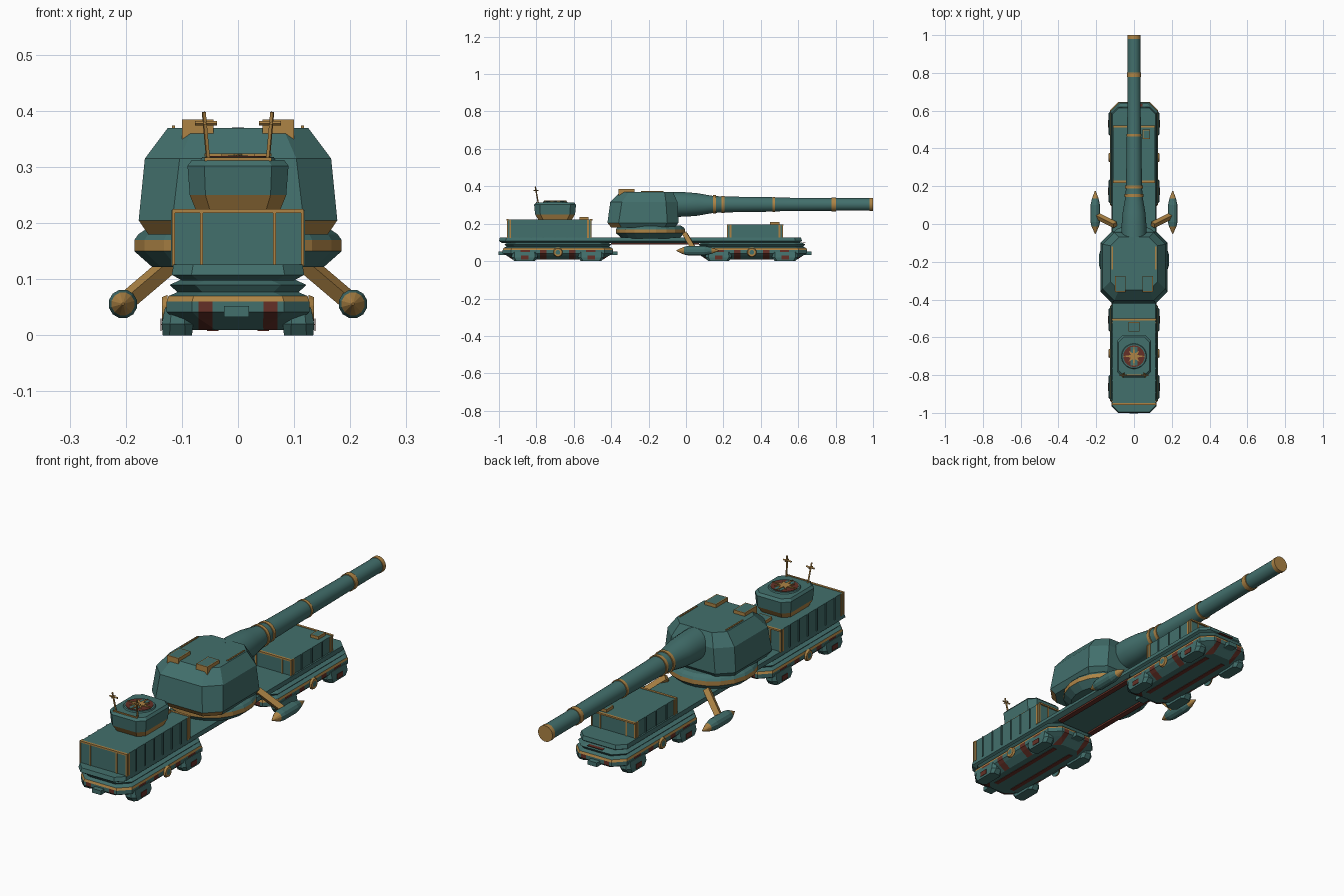
import bpy, bmesh
from math import sin, cos, pi, radians
from mathutils import Vector, Matrix

cube = bpy.data.objects.get("Cube")
if cube:
    bpy.data.objects.remove(cube, do_unlink=True)


def material(name, colour):
    m = bpy.data.materials.new(name)
    m.use_nodes = True
    m.diffuse_color = (*colour, 1)
    m.node_tree.nodes["Principled BSDF"].inputs["Base Color"].default_value = (*colour, 1)
    return m


MATS = [material("teal_paint", (0.055, 0.16, 0.15)),
        material("brass", (0.42, 0.23, 0.06)),
        material("rust_red", (0.13, 0.03, 0.02)),
        material("dark_bore", (0.01, 0.025, 0.025))]
TEAL, BRASS, RED, DARK = range(4)


def finish(name, bm, smooth=False):
    bmesh.ops.recalc_face_normals(bm, faces=bm.faces)
    mesh = bpy.data.meshes.new(name)
    bm.to_mesh(mesh)
    bm.free()
    for m in MATS:
        mesh.materials.append(m)
    ob = bpy.data.objects.new(name, mesh)
    bpy.context.collection.objects.link(ob)
    if smooth:
        bpy.ops.object.select_all(action='DESELECT')
        ob.select_set(True)
        bpy.context.view_layer.objects.active = ob
        bpy.ops.object.shade_smooth_by_angle(angle=radians(30))
    return ob


def loft(rings, mats=(), default=TEAL):
    """Skin a stack of equal-sized point rings, with one colour per layer."""
    bm = bmesh.new()
    rows = [[bm.verts.new(p) for p in r] for r in rings]
    n = len(rows[0])
    for k in range(len(rows) - 1):
        for i in range(n):
            j = (i + 1) % n
            f = bm.faces.new((rows[k][i], rows[k][j], rows[k + 1][j], rows[k + 1][i]))
            f.material_index = mats[k] if k < len(mats) else default
    for row in (rows[0], rows[-1]):
        bm.faces.new(row).material_index = default
    return bm


def octagon(z, hx, y0, y1, c):
    """Rectangle with cut corners at height z."""
    q = [(hx - c, y0), (hx, y0 + c), (hx, y1 - c), (hx - c, y1)]
    return [(x, y, z) for x, y in q] + [(-x, y, z) for x, y in reversed(q)]


def circle(centre, r, n, axis):
    pts = []
    for i in range(n):
        a, b = r * cos(2 * pi * (i + .5) / n), r * sin(2 * pi * (i + .5) / n)
        off = {'x': (0, a, b), 'y': (a, 0, b), 'z': (a, b, 0)}[axis]
        pts.append(Vector(centre) + Vector(off))
    return pts


def box(name, x0, x1, y0, y1, z0, z1, mat=TEAL, top=None):
    bm = bmesh.new()
    bmesh.ops.create_cube(bm, size=1)
    for v in bm.verts:
        v.co = ((x0 + x1) / 2 + v.co.x * (x1 - x0), (y0 + y1) / 2 + v.co.y * (y1 - y0),
                (z0 + z1) / 2 + v.co.z * (z1 - z0))
    bm.normal_update()
    for f in bm.faces:
        f.material_index = mat
    if top is not None:
        lid = [f for f in bm.faces if f.normal.z > .9]
        bmesh.ops.inset_region(bm, faces=lid, thickness=.006)
        for f in lid:
            f.material_index = top
    return finish(name, bm)


def rod(name, a, b, w, mat=BRASS, segments=4):
    a, b = Vector(a), Vector(b)
    bm = bmesh.new()
    turn = (b - a).to_track_quat('Z', 'Y').to_matrix().to_4x4()
    bmesh.ops.create_cone(bm, cap_ends=True, segments=segments, radius1=w, radius2=w,
                          depth=(b - a).length, matrix=Matrix.Translation((a + b) / 2) @ turn)
    for f in bm.faces:
        f.material_index = mat
    return finish(name, bm)


# Long deck with cut ends, and the strips beneath its middle
finish("deck", loft([octagon(.098, .1, -.985, .605, .03), octagon(.108, .118, -1, .62, .035),
                     octagon(.126, .115, -.995, .615, .035)]))
for s in (-1, 1):
    box("deck_under_strip", s * .085 - .012, s * .085 + .012, -.4, .07, .09, .098, RED)

# Two bogies with painted bands, feet, side bosses and end couplers
for label, cy in (("front", -.685), ("rear", .352)):
    h = .295
    layers = [(.01, .085, .05), (.03, .115, .02), (.042, .127, 0), (.06, .127, 0),
              (.07, .124, .004), (.077, .108, .02), (.09, .122, .01), (.1, .1, .03)]
    bm = loft([octagon(z, x, cy - h + d, cy + h - d, .045) for z, x, d in layers],
              (TEAL, TEAL, TEAL, BRASS))
    for axis, cuts, mid in (((1, 0, 0), (.025, .045, .07), 0), ((0, 1, 0), (.06, .095, .15, .2), cy)):
        for c in cuts:
            for s in (-1, 1):
                bmesh.ops.bisect_plane(bm, geom=bm.verts[:] + bm.edges[:] + bm.faces[:],
                                       plane_co=Vector(axis) * (mid + s * c), plane_no=axis)
    for f in bm.faces:
        p = f.calc_center_median()
        ax, ay = abs(p.x), abs(p.y - cy)
        end = ay > .235 and .045 < ax < .07
        side = ax > .09 and (.06 < ay < .095 or .15 < ay < .2)
        if .015 < p.z < .059 and (end or side):
            f.material_index = RED
    finish(label + "_bogie", bm)
    for s in (-1, 1):
        for t in (-1, 1):
            y = cy + t * .178
            foot = loft([octagon(0, .026, y - .055, y + .055, .012),
                         octagon(.02, .028, y - .07, y + .07, .015),
                         octagon(.05, .022, y - .066, y + .066, .012)])
            bmesh.ops.translate(foot, verts=foot.verts, vec=(s * .108, 0, 0))
            finish(label + "_bogie_foot", foot)
            box("foot_stripe", s * .137 - .001, s * .137 + .001, y - .02, y + .02, .008, .03, RED)
        x = s * .126
        finish("side_boss", loft([circle((x, cy, .047), .026, 12, 'x'),
                                  circle((x + s * .009, cy, .047), .022, 12, 'x'),
                                  circle((x + s * .009, cy, .047), .013, 12, 'x')],
                                 (BRASS, BRASS)))
        box("bogie_coupler", -.025, .02, cy + s * .28, cy + s * .318, .033, .052)
        box("belly_stripe", s * .045 - .01, s * .045 + .01, cy - .2, cy + .2, .008, .0105, RED)
        box("deck_end_patch", -.03, .045, cy + s * .27, cy + s * .287, .098, .1005, RED)


# Deck houses with brass posts, top trims and slatted sides
def house(name, y0, y1, top, hx):
    box(name, -hx, hx, y0, y1, .122, top)
    for y in (y0, y1):
        box(name + "_trim", -hx - .002, hx + .002, y - .004, y + .007, top - .005, top + .002, BRASS)
        for x in (-hx, -.065, .065, hx):
            box(name + "_post", x - .003, x + .003, y - .003, y + .003, .124, top, BRASS)
    for s in (-1, 1):
        for y in (y0 + .015, y1 - .015):
            box(name + "_side_post", s * hx - .003, s * hx + .003, y - .005, y + .005, .124, top, BRASS)
        count = int((y1 - y0) / .06)
        for i in range(1, count):
            y = y0 + (y1 - y0) * i / count
            box(name + "_rib", s * hx - .004, s * hx + .004, y - .003, y + .003, .124, top)


house("front_house", -.955, -.508, .223, .115)
house("rear_house", .222, .515, .195, .108)
box("front_house_vent", -.03, .03, -.57, -.52, .223, .237, BRASS, TEAL)
box("rear_house_vent", .045, .085, .45, .5, .195, .208, BRASS, TEAL)

# Cabin with round roof panel and eight-pointed star
finish("cabin", loft([octagon(.223, .075, -.79, -.61, .025), octagon(.25, .086, -.807, -.593, .028),
                      octagon(.302, .09, -.812, -.588, .03), octagon(.313, .082, -.802, -.598, .028)],
                     (BRASS,)))
roof = (0, -.7, .313)
finish("roof_ring", loft([circle(roof, .067, 24, 'z'),
                          circle((0, -.7, .318), .064, 24, 'z')]))
finish("roof_disc", loft([circle(roof, .057, 24, 'z'),
                          circle((0, -.7, .320), .057, 24, 'z')], default=RED))
box("roof_band", -.018, .018, -.75, -.65, .318, .321)
star = [[(r * sin(i * pi / 8), -.7 + r * cos(i * pi / 8), z)
         for i, r in enumerate((.06, .018, .042, .018) * 4)] for z in (.319, .324)]
finish("roof_star", loft(star, default=BRASS))
box("cabin_roof_trim", -.06, .06, -.803, -.797, .311, .317, BRASS)

# Pair of mast aerials
for s in (-1, 1):
    rod("mast", (s * .053, -.79, .31), (s * .061, -.806, .398), .004)
    rod("mast_arm", (s * .037, -.802, .378), (s * .077, -.802, .378), .004)
    rod("mast_arm_cross", (s * .059, -.815, .378), (s * .059, -.789, .378), .003)

# Turret ring and faceted turret
ring = [(.122, .155), (.15, .187), (.17, .187), (.18, .18), (.19, .165)]
finish("turret_ring", loft([circle((0, -.19, z), r, 20, 'z') for z, r in ring], (TEAL, BRASS)))
bm = loft([octagon(.18, .16, -.40, -.06, .055), octagon(.205, .177, -.42, -.04, .06),
           octagon(.315, .166, -.405, -.045, .062), octagon(.37, .125, -.35, -.07, .045)])
bm.normal_update()
for f in bm.faces:
    if f.calc_center_median().z < .2 and f.normal.y < -.3:
        f.material_index = BRASS
finish("turret", bm)
for s in (-1, 1):
    box("turret_hatch", s * .072 - .028, s * .072 + .028, -.36, -.275, .35, .385, BRASS, TEAL)
    box("turret_rail", s * .115 - .003, s * .115 + .003, -.24, -.12, .369, .374, BRASS)

# Gun barrel with brass collars and an open muzzle
AXIS_Z = .303
profile = [(-.1, .068), (0, .066), (.06, .061), (.145, .046), (.2, .043), (.46, .039),
           (.48, .037), (.8, .034), (.998, .034), (1, .032), (1, .022), (.93, .022)]
finish("gun_barrel", loft([circle((0, y, AXIS_Z), r, 20, 'y') for y, r in profile],
                          [TEAL] * 8 + [BRASS, BRASS, DARK], DARK), True)
for y, w, r in ((.152, .016, .05), (.197, .016, .047), (.47, .014, .041),
                (.79, .024, .038), (.99, .02, .036)):
    finish("barrel_collar", loft([circle((0, y + t * w / 2, AXIS_Z), r * k, 20, 'y')
                                  for t, k in ((-1, .85), (-1, 1), (1, 1), (1, .85))], (BRASS,) * 3, BRASS), True)

# Side pods on slanted brass struts
pod = [(-.052, .002), (-.012, .021), (.01, .026), (.1, .026), (.135, .018), (.176, .002)]
for s in (-1, 1):
    finish("side_pod", loft([circle((s * .205, y, .056), r, 12, 'y') for y, r in pod],
                            (BRASS, TEAL, TEAL, TEAL, BRASS), BRASS))
    rod("pod_strut", (s * .1, -.005, .145), (s * .2, .045, .06), .018)
